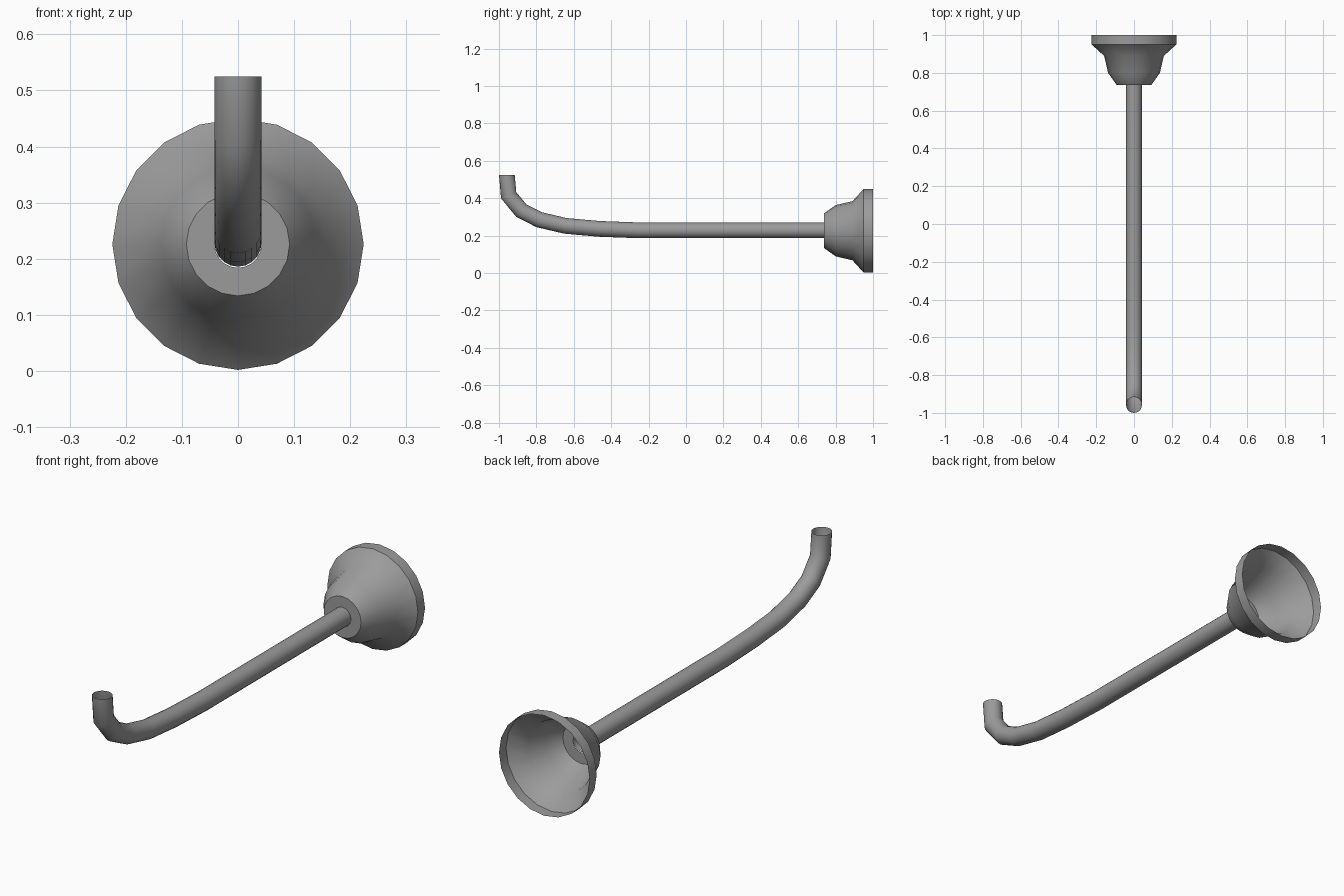
import bpy, bmesh
from math import cos, sin, pi, radians
from mathutils import Vector

cube = bpy.data.objects.get("Cube")
if cube:
    bpy.data.objects.remove(cube)

SIDES = 20
AXIS_Z = 0.226
TUBE_R = 0.042

metal = bpy.data.materials.new("grey metal")
metal.use_nodes = True
colour = (0.33, 0.33, 0.33, 1)
metal.diffuse_color = colour
metal.node_tree.nodes["Principled BSDF"].inputs["Base Color"].default_value = colour


def skin(name, rings, angle):
    """Bridge (centre, side normal, radius, stretch) rings into an open shell."""
    bm = bmesh.new()
    loops = []
    for centre, normal, radius, stretch in rings:
        loop = []
        for i in range(SIDES):
            a = 2 * pi * i / SIDES
            offset = Vector((cos(a), 0, 0)) + normal * sin(a) * stretch
            loop.append(bm.verts.new(centre + offset * radius))
        loops.append(loop)
    for low, high in zip(loops, loops[1:]):
        for i in range(SIDES):
            j = (i + 1) % SIDES
            bm.faces.new((low[i], low[j], high[j], high[i]))
    mesh = bpy.data.meshes.new(name)
    bm.to_mesh(mesh)
    bm.free()
    mesh.materials.append(metal)
    obj = bpy.data.objects.new(name, mesh)
    bpy.context.collection.objects.link(obj)
    bpy.ops.object.select_all(action='DESELECT')
    obj.select_set(True)
    bpy.context.view_layer.objects.active = obj
    bpy.ops.object.shade_smooth_by_angle(angle=radians(angle))
    return obj


# Bell-shaped wall flange, hollow and open at the back
profile = [(0.737, TUBE_R), (0.737, 0.092), (0.80, 0.137),
           (0.89, 0.158), (0.95, 0.224), (1.0, 0.224)]
up = Vector((0, 0, 1))
skin("wall_flange", [(Vector((0, y, AXIS_Z)), up, r, 1) for y, r in profile], 40)

# Bent arm tube, open at both ends, with mitred rings along its path
path = [Vector((0, y, z)) for y, z in (
    (-0.958, 0.525), (-0.948, 0.415), (-0.88, 0.333), (-0.785, 0.285),
    (-0.645, 0.252), (-0.465, 0.236), (-0.25, 0.228), (0.737, 0.228))]
rings = []
for i, p in enumerate(path):
    after = (path[min(i + 1, len(path) - 1)] - p).normalized()
    before = (p - path[max(i - 1, 0)]).normalized()
    if i == 0:
        after = before = Vector((0, 0, -1))
    if i == len(path) - 1:
        after = before
    tangent = (before + after).normalized()
    normal = Vector((0, -tangent.z, tangent.y))
    rings.append((p, normal, TUBE_R, 1 / tangent.dot(before)))
skin("arm_tube", rings, 60)
